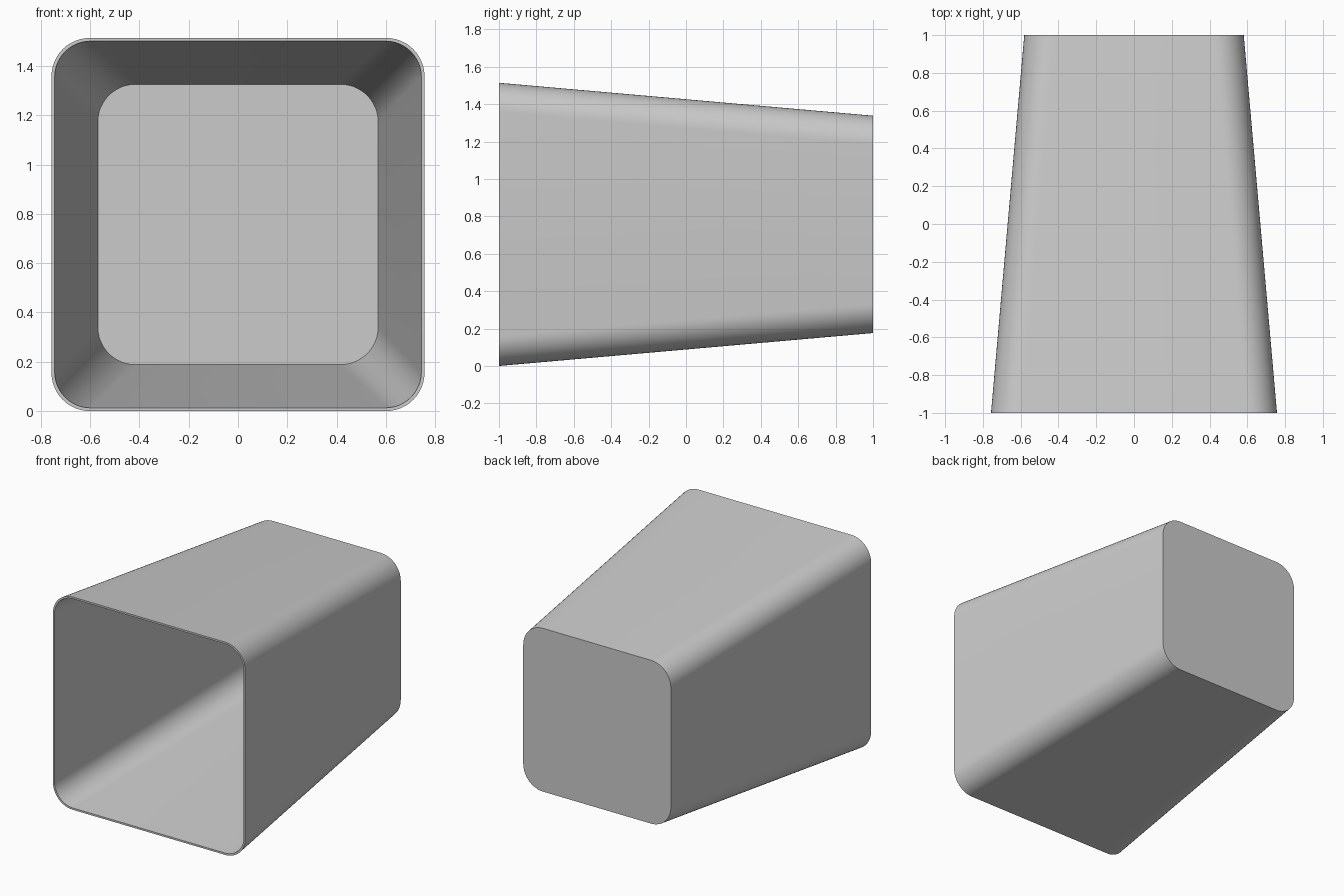
import bpy, bmesh
from math import cos, sin, pi, radians

if "Cube" in bpy.data.objects:
    bpy.data.objects.remove(bpy.data.objects["Cube"])

CENTRE_Z = 0.757
SEGMENTS = 12


def ring(bm, y, half, radius):
    """Rounded-square loop of vertices in the plane at y."""
    verts = []
    for corner, (sx, sz) in enumerate([(1, 1), (-1, 1), (-1, -1), (1, -1)]):
        for i in range(SEGMENTS + 1):
            a = (corner + i / SEGMENTS) * pi / 2
            verts.append(bm.verts.new((sx * (half - radius) + radius * cos(a), y,
                                       CENTRE_Z + sz * (half - radius) + radius * sin(a))))
    return verts


# Tapered open bin lying on its side: outer base, outer rim, inner rim, inner floor
bm = bmesh.new()
loops = [ring(bm, y, half, r) for y, half, r in [
    (1.0, 0.581, 0.156), (-1.0, 0.757, 0.156),
    (-1.0, 0.744, 0.145), (0.985, 0.569, 0.153)]]
for a, b in zip(loops, loops[1:]):
    for i in range(len(a)):
        j = (i + 1) % len(a)
        bm.faces.new((a[i], a[j], b[j], b[i]))

# Closed back, outside and inside
bm.faces.new(loops[0])
bm.faces.new(loops[-1])
bmesh.ops.recalc_face_normals(bm, faces=bm.faces)

mesh = bpy.data.meshes.new("bin_shell")
bm.to_mesh(mesh)
bm.free()
shell = bpy.data.objects.new("bin_shell", mesh)
bpy.context.collection.objects.link(shell)
bpy.context.view_layer.objects.active = shell
shell.select_set(True)
bpy.ops.object.shade_smooth_by_angle(angle=radians(30))
